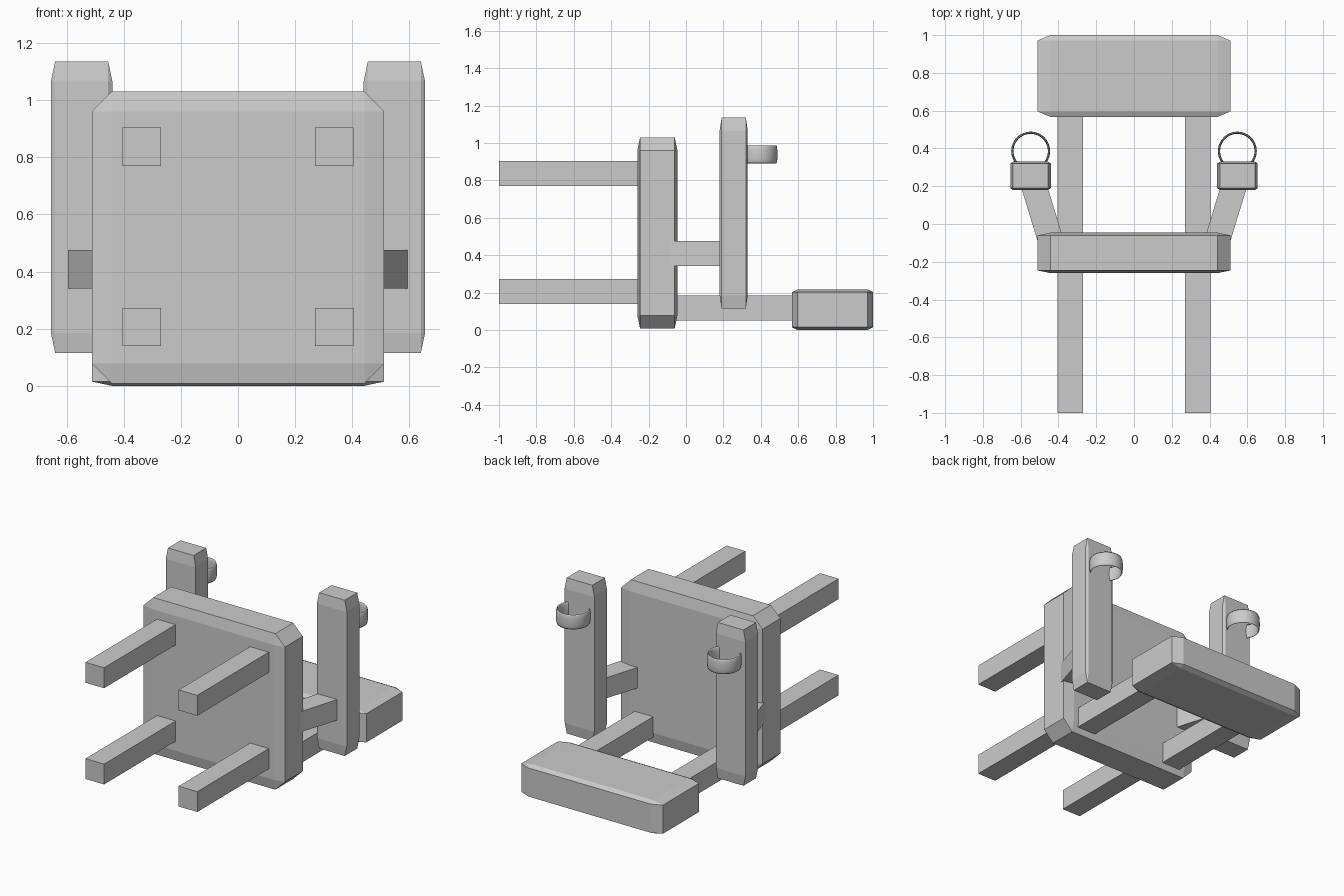
import bpy, bmesh, math
from mathutils import Matrix, Vector

if "Cube" in bpy.data.objects:
    bpy.data.objects.remove(bpy.data.objects["Cube"])


def finish(name, bm):
    bmesh.ops.recalc_face_normals(bm, faces=bm.faces)
    mesh = bpy.data.meshes.new(name)
    bm.to_mesh(mesh)
    bm.free()
    ob = bpy.data.objects.new(name, mesh)
    bpy.context.collection.objects.link(ob)
    return ob


def box(name, x, y, z, bevel=0.0, turn=0.0):
    """Box from (min, max) ranges; the bevel is cut on a unit cube, so it stretches with it."""
    bm = bmesh.new()
    bmesh.ops.create_cube(bm, size=1)
    if bevel:
        bmesh.ops.bevel(bm, geom=bm.edges[:], offset=bevel, segments=1,
                        affect='EDGES', profile=0.5)
    size = Vector((x[1] - x[0], y[1] - y[0], z[1] - z[0]))
    mid = Vector((x[0] + x[1], y[0] + y[1], z[0] + z[1])) / 2
    bm.transform(Matrix.Translation(mid) @ Matrix.Rotation(turn, 4, 'Z')
                 @ Matrix.Diagonal(size).to_4x4())
    return finish(name, bm)


def ring(name, centre, radius, thick, height, around=48, section=12):
    """Torus with a tall, thin elliptical section."""
    bm = bmesh.new()
    loops = []
    for i in range(around):
        a = math.tau * i / around
        loop = []
        for j in range(section):
            b = math.tau * j / section
            r = radius + thick * math.cos(b)
            loop.append(bm.verts.new((centre[0] + r * math.cos(a),
                                      centre[1] + r * math.sin(a),
                                      centre[2] + height * math.sin(b))))
        loops.append(loop)
    for i in range(around):
        p, q = loops[i], loops[(i + 1) % around]
        for j in range(section):
            k = (j + 1) % section
            f = bm.faces.new((p[j], q[j], q[k], p[k]))
            f.smooth = True
    return finish(name, bm)


BEVEL = 0.068

# Seat and headrest (the chair lies on its back)
box("seat", (-0.512, 0.512), (-0.26, -0.046), (0.008, 1.03), BEVEL)
box("headrest", (-0.512, 0.512), (0.567, 1.0), (0.0, 0.217), BEVEL)

for side, s in (("left", -1), ("right", 1)):
    def span(a, b):
        return tuple(sorted((s * a, s * b)))

    # Legs
    for place, z in (("back", (0.14, 0.273)), ("front", (0.77, 0.904))):
        box(f"{place}_leg_{side}", span(0.27, 0.405), (-1.0, -0.2), z)

    # Post joining seat and headrest
    box(f"back_post_{side}", span(0.27, 0.405), (-0.1, 0.62), (0.05, 0.184))

    # Armrest with its slanted bracket
    box(f"armrest_{side}", span(0.44, 0.655), (0.18, 0.33), (0.115, 1.135), BEVEL)
    box(f"arm_bracket_{side}", span(0.417, 0.551), (-0.13, 0.235),
        (0.341, 0.476), turn=-s * math.radians(17))

    # Wrist cuff
    ring(f"wrist_cuff_{side}", (s * 0.547, 0.386, 0.939), 0.097, 0.006, 0.048)
